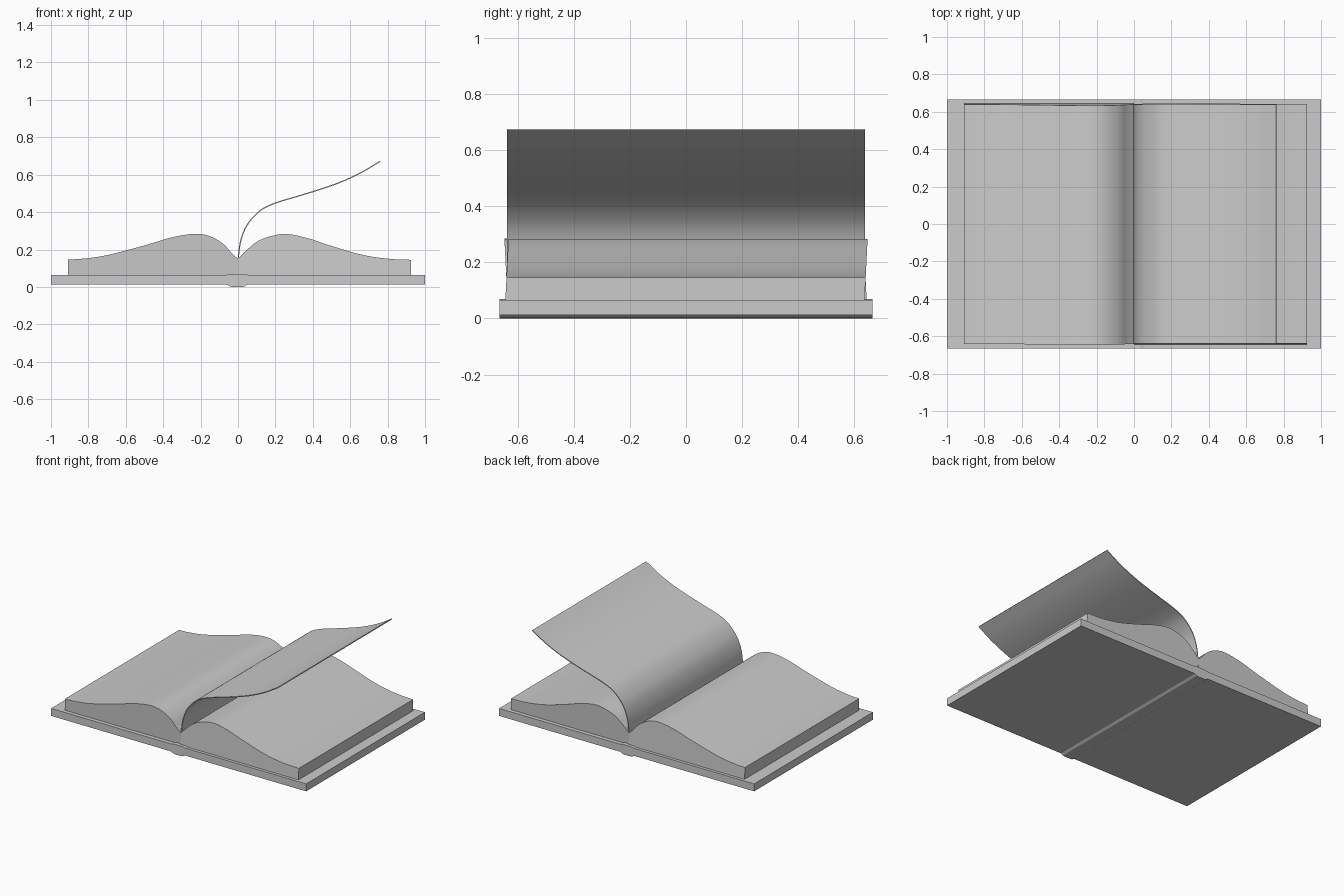
import bpy, bmesh
from mathutils import Vector

if "Cube" in bpy.data.objects:
    bpy.data.objects.remove(bpy.data.objects["Cube"])


def smooth_path(points, steps=5):
    """Catmull-Rom curve through x,z points."""
    p = [Vector(q) for q in points]
    p = [2 * p[0] - p[1]] + p + [2 * p[-1] - p[-2]]
    out = []
    for i in range(1, len(p) - 2):
        a, b, c, d = p[i - 1:i + 3]
        for s in range(steps):
            t = s / steps
            out.append(0.5 * (2 * b + (c - a) * t + (2 * a - 5 * b + 4 * c - d) * t * t
                              + (3 * b - a - 3 * c + d) * t ** 3))
    return out + [p[-2]]


def extrude_profile(name, profile, half_depth, shear=0.0, smooth=True):
    """Solid from a closed x,z outline run along y, leaning slightly with height."""
    bm = bmesh.new()
    ends = [[bm.verts.new((x, y + shear * (z - 0.14), z)) for x, z in profile]
            for y in (-half_depth, half_depth)]
    bm.faces.new(ends[0])
    bm.faces.new(ends[1][::-1])
    n = len(profile)
    for i in range(n):
        j = (i + 1) % n
        bm.faces.new((ends[0][i], ends[0][j], ends[1][j], ends[1][i]))
    bmesh.ops.recalc_face_normals(bm, faces=bm.faces)
    mesh = bpy.data.meshes.new(name)
    bm.to_mesh(mesh)
    bm.free()
    obj = bpy.data.objects.new(name, mesh)
    bpy.context.collection.objects.link(obj)
    if smooth:
        bpy.ops.object.select_all(action='DESELECT')
        obj.select_set(True)
        bpy.context.view_layer.objects.active = obj
        bpy.ops.object.shade_smooth_by_angle(angle=0.6)
    return obj


# Cover boards with a slightly dropped spine between them
for name, x0, x1 in (("left_cover", -1.0, -0.058), ("right_cover", 0.05, 1.0)):
    extrude_profile(name, [(x0, 0.012), (x1, 0.012), (x1, 0.065), (x0, 0.065)],
                    0.665, smooth=False)
extrude_profile("spine", [(-0.058, 0.012), (-0.042, 0.002), (-0.03, 0.0), (0.022, 0.0),
                          (0.034, 0.002), (0.05, 0.012), (0.05, 0.065), (0.034, 0.07),
                          (-0.042, 0.07), (-0.058, 0.065)], 0.665, smooth=False)

# Curved page blocks on both sides
left_top = [(-0.91, 0.147), (-0.83, 0.151), (-0.7, 0.17), (-0.5, 0.222), (-0.35, 0.266),
            (-0.23, 0.284), (-0.15, 0.271), (-0.08, 0.231), (-0.035, 0.183), (0, 0.15)]
right_top = [(0, 0.15), (0.045, 0.196), (0.12, 0.252), (0.24, 0.283), (0.36, 0.264),
             (0.5, 0.219), (0.66, 0.173), (0.8, 0.151), (0.925, 0.145)]
extrude_profile("left_pages", smooth_path(left_top) + [Vector((0, 0.063)), Vector((-0.91, 0.063))],
                0.64, -0.05)
extrude_profile("right_pages", smooth_path(right_top) + [Vector((0.925, 0.063)), Vector((0, 0.063))],
                0.64, 0.05)

# Single page being turned: centre line thickened into a sheet
path = smooth_path([(0.001, 0.15), (0.012, 0.235), (0.035, 0.305), (0.07, 0.36), (0.13, 0.416),
                    (0.21, 0.452), (0.32, 0.485), (0.44, 0.522), (0.55, 0.561),
                    (0.66, 0.612), (0.76, 0.672)])
left_side, right_side = [], []
for i, p in enumerate(path):
    t = (path[min(i + 1, len(path) - 1)] - path[max(i - 1, 0)]).normalized()
    offset = Vector((-t.y, t.x)) * 0.003
    left_side.append(p + offset)
    right_side.append(p - offset)
extrude_profile("turning_page", left_side + right_side[::-1], 0.638)
